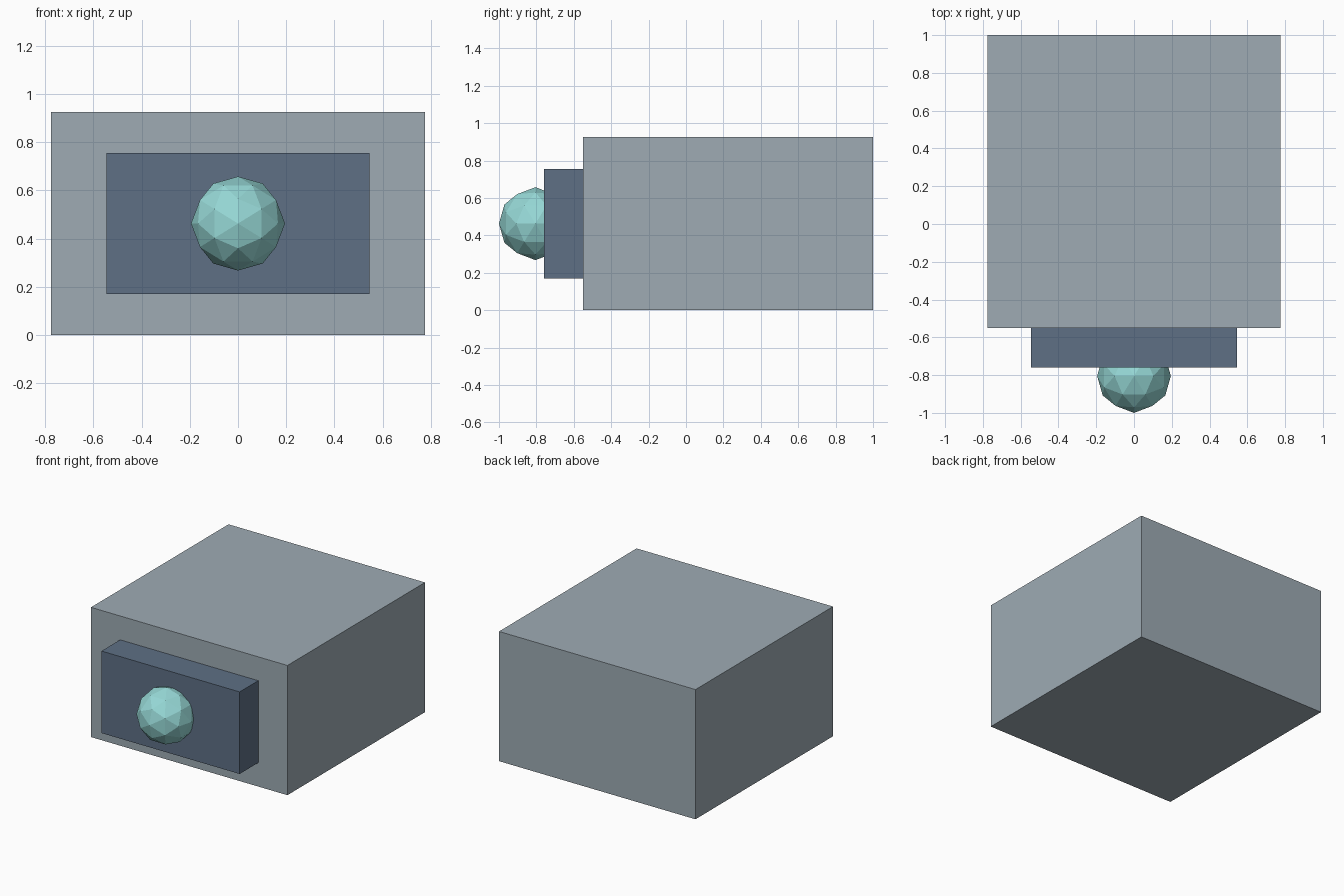
import bpy
import bmesh
from mathutils import Vector

default = bpy.data.objects.get("Cube")
if default:
    bpy.data.objects.remove(default, do_unlink=True)


def material(name, rgb):
    mat = bpy.data.materials.new(name)
    mat.use_nodes = True
    mat.diffuse_color = (*rgb, 1)
    mat.node_tree.nodes["Principled BSDF"].inputs["Base Color"].default_value = (*rgb, 1)
    return mat


def add_object(name, bm, mat):
    bmesh.ops.recalc_face_normals(bm, faces=bm.faces)
    mesh = bpy.data.meshes.new(name)
    bm.to_mesh(mesh)
    bm.free()
    mesh.materials.append(mat)
    obj = bpy.data.objects.new(name, mesh)
    bpy.context.collection.objects.link(obj)
    return obj


def box(name, low, high, mat):
    low, high = Vector(low), Vector(high)
    bm = bmesh.new()
    bmesh.ops.create_cube(bm, size=1)
    bmesh.ops.scale(bm, vec=high - low, verts=bm.verts)
    bmesh.ops.translate(bm, vec=(low + high) / 2, verts=bm.verts)
    return add_object(name, bm, mat)


def faceted_ball(name, centre, radius, mat):
    # Icosahedron with its edge midpoints on the axes, split once and rounded
    golden = (1 + 5 ** 0.5) / 2
    bm = bmesh.new()
    for a in (-1, 1):
        for b in (-golden, golden):
            for point in ((a, 0, b), (0, b, a), (b, a, 0)):
                bm.verts.new(point)
    bmesh.ops.convex_hull(bm, input=bm.verts)
    bmesh.ops.subdivide_edges(bm, edges=bm.edges[:], cuts=1, use_grid_fill=True)
    for vert in bm.verts:
        vert.co = Vector(centre) + vert.co.normalized() * radius
    return add_object(name, bm, mat)


grey = material("light blue grey", (0.342, 0.407, 0.456))
slate = material("slate blue", (0.112, 0.162, 0.235))
aqua = material("pale aqua", (0.305, 0.687, 0.672))

# Main block, raised front panel and the round knob set into it
box("body", (-0.775, -0.55, 0), (0.775, 1, 0.925), grey)
box("front_panel", (-0.545, -0.76, 0.17), (0.545, -0.545, 0.755), slate)
faceted_ball("knob", (0, -0.805, 0.463), 0.195, aqua)
